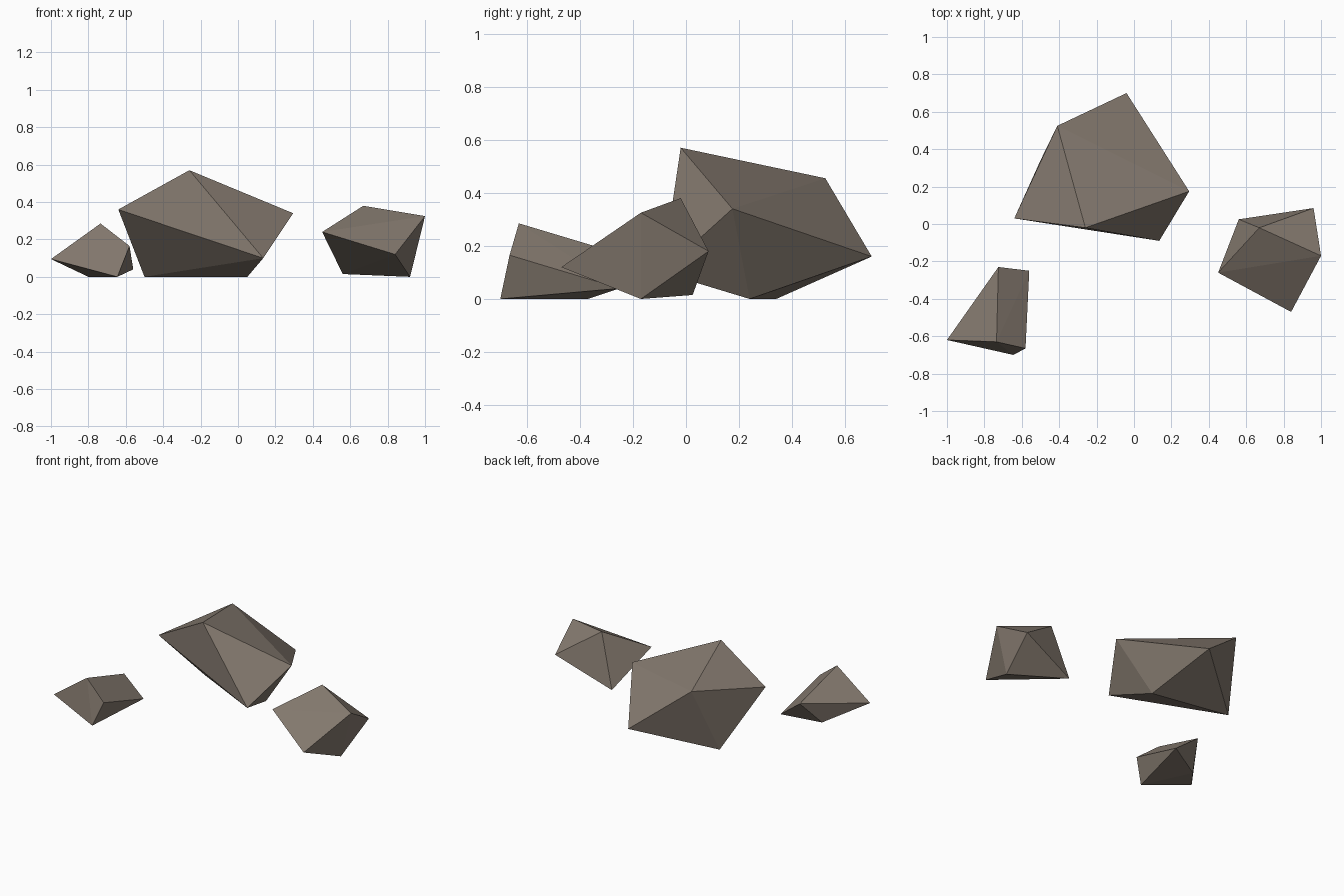
import bpy
import bmesh

if "Cube" in bpy.data.objects:
    bpy.data.objects.remove(bpy.data.objects["Cube"])

stone = bpy.data.materials.new("grey brown stone")
stone.diffuse_color = (0.235, 0.195, 0.16, 1.0)
stone.use_nodes = True
stone.node_tree.nodes["Principled BSDF"].inputs["Base Color"].default_value = stone.diffuse_color


def rock(name, corners):
    """Chiselled boulder: flat-faced convex hull around a few corner points."""
    bm = bmesh.new()
    for co in corners:
        bm.verts.new(co)
    bmesh.ops.convex_hull(bm, input=bm.verts[:])
    bmesh.ops.recalc_face_normals(bm, faces=bm.faces[:])
    mesh = bpy.data.meshes.new(name)
    bm.to_mesh(mesh)
    bm.free()
    mesh.materials.append(stone)
    obj = bpy.data.objects.new(name, mesh)
    bpy.context.collection.objects.link(obj)
    return obj


# Big boulder: upper corners, low corners, then the foot edge
rock("large_rock", [
    (-0.64, 0.03, 0.36), (-0.26, -0.02, 0.57), (0.295, 0.175, 0.34), (-0.41, 0.525, 0.455),
    (0.135, -0.09, 0.10), (-0.04, 0.70, 0.16),
    (-0.50, 0.34, 0.0), (0.05, 0.24, 0.0),
])

# Medium rock on the right
rock("medium_rock", [
    (0.45, -0.26, 0.24), (0.67, -0.02, 0.38), (1.0, -0.17, 0.325),
    (0.84, -0.47, 0.12), (0.96, 0.085, 0.18),
    (0.56, 0.025, 0.015), (0.92, -0.17, 0.0),
])

# Small wedge-shaped rock at the front left
rock("small_rock", [
    (-1.0, -0.62, 0.095), (-0.735, -0.63, 0.285), (-0.58, -0.665, 0.165),
    (-0.725, -0.23, 0.165), (-0.56, -0.25, 0.04),
    (-0.645, -0.70, 0.0), (-0.80, -0.37, 0.0),
])
